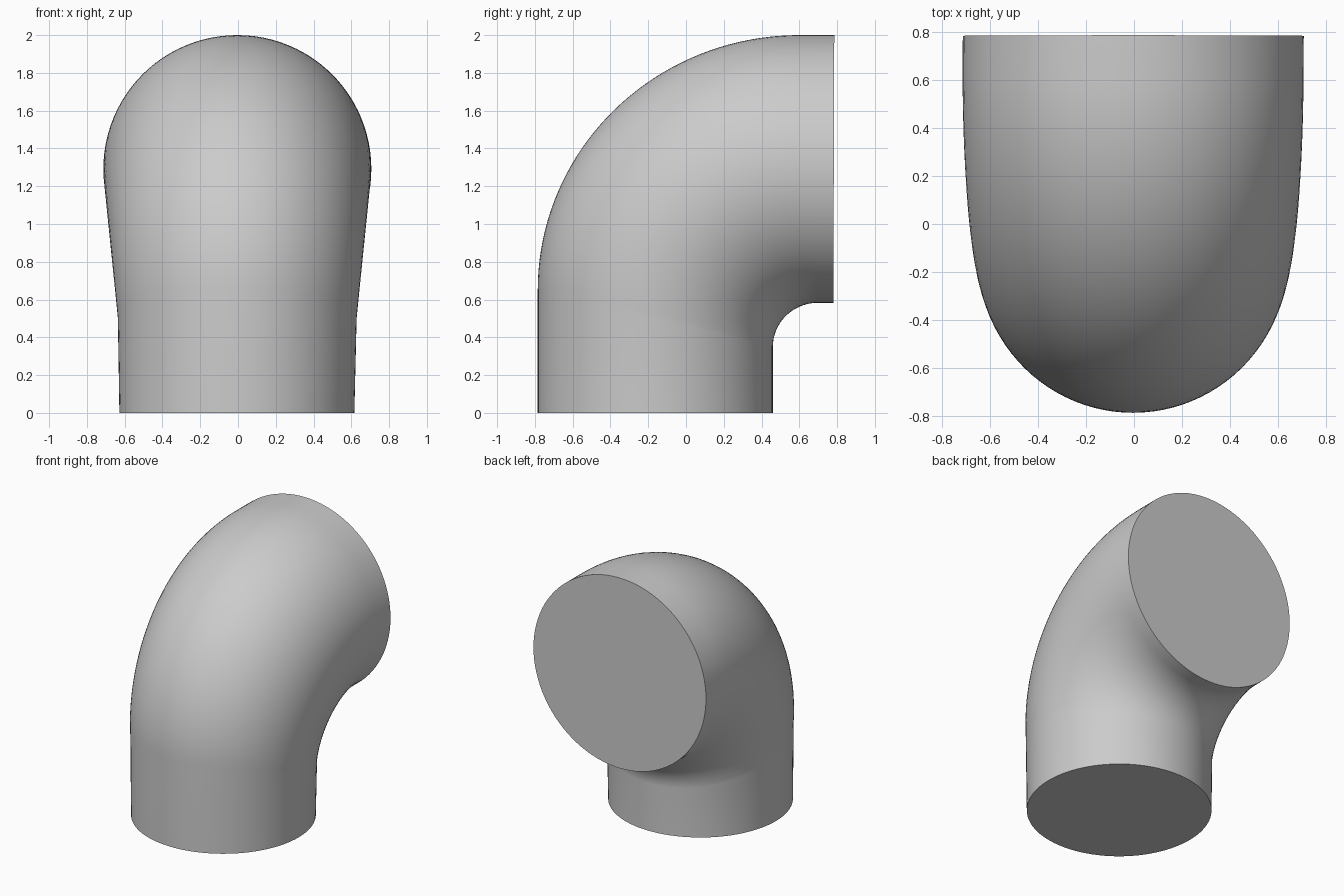
import bpy, bmesh, math
from mathutils import Vector

cube = bpy.data.objects.get("Cube")
if cube:
    bpy.data.objects.remove(cube, do_unlink=True)

SIDES, STEPS = 96, 40

grey = bpy.data.materials.new("plain_grey")
grey.use_nodes = True
colour = (0.6, 0.6, 0.6, 1)
grey.diffuse_color = colour
grey.node_tree.nodes["Principled BSDF"].inputs["Base Color"].default_value = colour


def arc_point(cy, cz, ry, rz, angle):
    """Point on a quarter ellipse in the side plane."""
    return Vector((0, cy - ry * math.cos(angle), cz + rz * math.sin(angle)))


# Cross-sections: outer point, inner point, half width, sideways offset
sections = [(Vector((0, -0.785, 0)), Vector((0, 0.46, 0)), 0.622, -0.006)]
for i in range(STEPS + 1):
    a = math.pi / 2 * i / STEPS
    sections.append((arc_point(0.6, 0.65, 1.385, 1.35, a),
                     arc_point(0.7, 0.35, 0.24, 0.233, a),
                     0.632 + 0.077 * math.sin(a), -0.004))
sections.append((Vector((0, 0.785, 2)), Vector((0, 0.78, 0.583)), 0.709, -0.003))

# Loft the rings into a closed, widening elbow
bm = bmesh.new()
rings = []
for outer, inner, width, shift in sections:
    centre, reach = (outer + inner) / 2, (outer - inner) / 2
    ring = []
    for k in range(SIDES):
        t = 2 * math.pi * k / SIDES
        side = Vector((width * math.sin(t) + shift, 0, 0))
        ring.append(bm.verts.new(centre + reach * math.cos(t) + side))
    rings.append(ring)
for r0, r1 in zip(rings, rings[1:]):
    for k in range(SIDES):
        n = (k + 1) % SIDES
        bm.faces.new((r0[k], r0[n], r1[n], r1[k]))

# Flat end caps
bm.faces.new(rings[0])
bm.faces.new(rings[-1])
bmesh.ops.recalc_face_normals(bm, faces=bm.faces)

mesh = bpy.data.meshes.new("pipe_elbow")
bm.to_mesh(mesh)
bm.free()
mesh.materials.append(grey)
elbow = bpy.data.objects.new("pipe_elbow", mesh)
bpy.context.collection.objects.link(elbow)

bpy.ops.object.select_all(action='DESELECT')
elbow.select_set(True)
bpy.context.view_layer.objects.active = elbow
bpy.ops.object.shade_smooth_by_angle(angle=math.radians(40))
